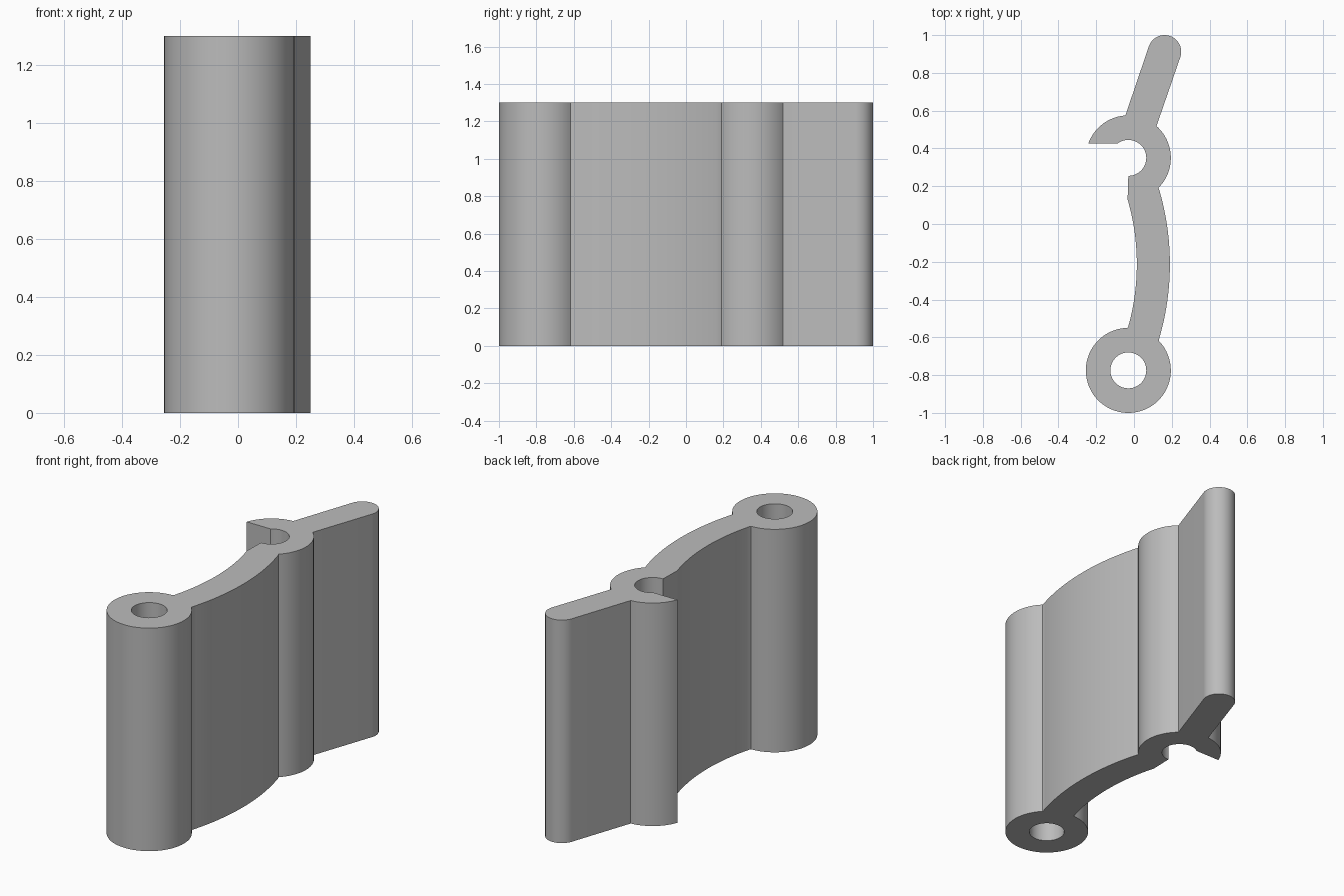
import bpy
import bmesh
from math import sin, cos, radians, asin, degrees, tau
from mathutils import Vector

cube = bpy.data.objects.get("Cube")
if cube:
    bpy.data.objects.remove(cube)

HEIGHT = 1.3
OUTER, INNER = 0.225, 0.095      # shared radii of the eye and the clip
EYE = (-0.03, -0.775)
CLIP = (-0.03, 0.35)
WEB = (-1.21, -0.2125)           # centre of curvature of the bowed web
TIP, TIP_R = (0.162, 0.912), 0.088


def arc(centre, radius, start, end, steps):
    """Points on an arc, angles in degrees."""
    angles = [radians(start + (end - start) * i / steps) for i in range(steps + 1)]
    return [(centre[0] + radius * cos(a), centre[1] + radius * sin(a)) for a in angles]


def web_angle(y, radius):
    return degrees(asin((y - WEB[1]) / radius))


# Outline, counter-clockwise from the inner junction of the eye
outline = arc(EYE, OUTER, 91, 404, 72)
outline += arc(WEB, 1.4, web_angle(-0.61, 1.4), web_angle(0.185, 1.4), 32)
outline += arc(CLIP, OUTER, -45, 48.5, 24)
outline += arc(TIP, TIP_R, -18.7, 161.3, 32)
outline += arc(CLIP, OUTER, 94, 160.5, 20)
outline += arc(CLIP, INNER, 127.9, -90, 48)
outline += arc(WEB, 1.225, web_angle(0.13, 1.225), web_angle(-0.54, 1.225), 32)
hole = arc(EYE, INNER, 0, 360, 56)[:-1]

# Fill the section between the outline and the pin hole, then extrude it
bm = bmesh.new()
for loop in (outline, hole):
    verts = [bm.verts.new((x, y, 0)) for x, y in loop]
    for a, b in zip(verts, verts[1:] + verts[:1]):
        bm.edges.new((a, b))
bmesh.ops.remove_doubles(bm, verts=bm.verts, dist=0.0005)
bmesh.ops.triangle_fill(bm, use_beauty=True, edges=bm.edges[:], normal=(0, 0, 1))
section = bmesh.ops.extrude_face_region(bm, geom=bm.faces[:], use_keep_orig=True)
top = [v for v in section["geom"] if isinstance(v, bmesh.types.BMVert)]
bmesh.ops.translate(bm, verts=top, vec=Vector((0, 0, HEIGHT)))
bmesh.ops.recalc_face_normals(bm, faces=bm.faces[:])

mesh = bpy.data.meshes.new("hinge_profile")
bm.to_mesh(mesh)
bm.free()
part = bpy.data.objects.new("hinge_profile", mesh)
bpy.context.collection.objects.link(part)

# Plain grey finish
grey = bpy.data.materials.new("plain_grey")
grey.use_nodes = True
colour = (0.5, 0.5, 0.5, 1)
grey.diffuse_color = colour
grey.node_tree.nodes["Principled BSDF"].inputs["Base Color"].default_value = colour
mesh.materials.append(grey)

bpy.ops.object.select_all(action="DESELECT")
part.select_set(True)
bpy.context.view_layer.objects.active = part
bpy.ops.object.shade_smooth_by_angle(angle=radians(30))
